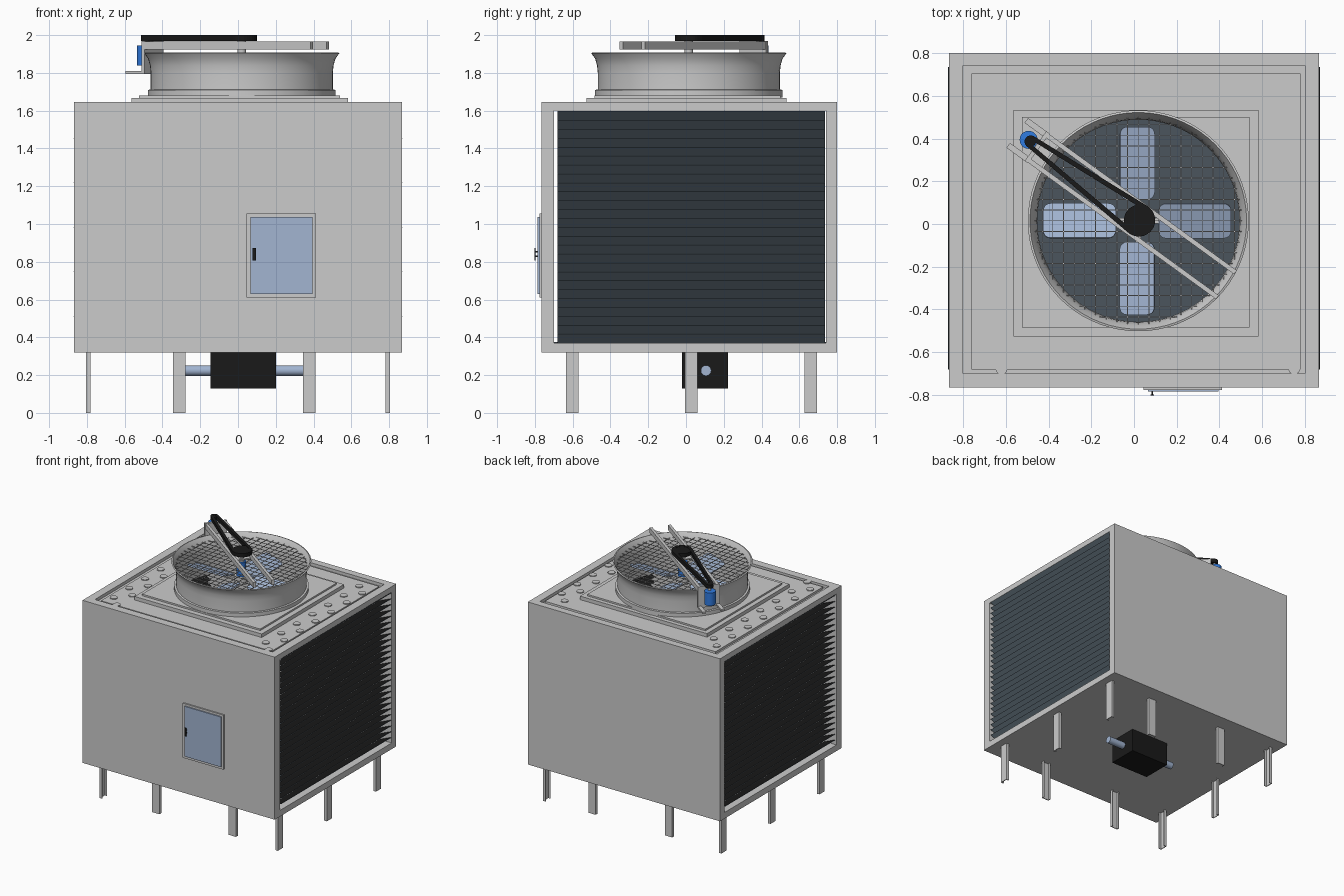
import bpy, bmesh, math
from mathutils import Matrix, Vector

if "Cube" in bpy.data.objects:
    bpy.data.objects.remove(bpy.data.objects["Cube"])

def mat(name, c):
    m = bpy.data.materials.new(name)
    m.diffuse_color = (*c, 1)
    m.use_nodes = True
    m.node_tree.nodes["Principled BSDF"].inputs["Base Color"].default_value = m.diffuse_color
    return m

BLACK = mat("black", (0.01, 0.01, 0.01))
BLUE = mat("blue", (0.03, 0.2, 0.75))
PALE = mat("pale_blue", (0.36, 0.46, 0.64))
DARK = mat("dark_grey", (0.07, 0.09, 0.11))

def finish(name, bm, m=None, smooth=False):
    bmesh.ops.recalc_face_normals(bm, faces=bm.faces)
    me = bpy.data.meshes.new(name)
    bm.to_mesh(me)
    bm.free()
    ob = bpy.data.objects.new(name, me)
    bpy.context.collection.objects.link(ob)
    if m:
        me.materials.append(m)
    if smooth:
        bpy.ops.object.select_all(action='DESELECT')
        ob.select_set(True)
        bpy.context.view_layer.objects.active = ob
        bpy.ops.object.shade_smooth_by_angle()
    return ob

def add_box(bm, x0, x1, y0, y1, z0, z1, M=Matrix()):
    c = Matrix.Translation(((x0+x1)/2, (y0+y1)/2, (z0+z1)/2))
    return bmesh.ops.create_cube(bm, size=1, matrix=M @ c @ Matrix.Diagonal((x1-x0, y1-y0, z1-z0, 1)))

def box(name, *d, m=None, M=Matrix()):
    bm = bmesh.new()
    add_box(bm, *d, M=M)
    return finish(name, bm, m)

def cyl(name, x, y, z0, z1, r, m=None, seg=32):
    bm = bmesh.new()
    bmesh.ops.create_cone(bm, cap_ends=True, segments=seg, radius1=r, radius2=r, depth=z1-z0,
                          matrix=Matrix.Translation((x, y, (z0+z1)/2)))
    return finish(name, bm, m, True)

def cut(ob, cutter):
    md = ob.modifiers.new("cut", 'BOOLEAN')
    md.operation, md.solver, md.object = 'DIFFERENCE', 'EXACT', cutter
    bpy.context.view_layer.objects.active = ob
    bpy.ops.object.modifier_apply(modifier=md.name)
    bpy.data.objects.remove(cutter)

CX, CY = 0.02, 0.015   # fan axis

# hollow casing, open on both x sides, recessed top tray with fan opening
casing = box("casing", -.867, .867, -.765, .80, .32, 1.645)
cut(casing, box("cut_inside", -1, 1, -.70, .742, .37, 1.60))
cut(casing, box("cut_tray", -.80, .80, -.70, .742, 1.62, 1.8))
cut(casing, cyl("cut_fan", CX, CY, 1.5, 1.8, .48, seg=64))
deck = box("top_deck", -.76, .78, -.68, .705, 1.615, 1.638)
cut(deck, cyl("cut_fan", CX, CY, 1.5, 1.8, .48, seg=64))
box("basin_floor", -.75, .75, -.70, .742, .371, .375, m=DARK)

# slanted louvre slats, black upper faces
bm = bmesh.new()
N, pitch = 26, 1.225/26
for s in (1, -1):
    for i in range(N):
        z = .371 + i*pitch
        prof = [(.76, z), (.87, z+pitch-.001), (.868, z+pitch+.001), (.758, z+.002)]
        a = [bm.verts.new((s*x, -.68, h)) for x, h in prof]
        b = [bm.verts.new((s*x, .735, h)) for x, h in prof]
        for k in range(4):
            f = bm.faces.new((a[k], a[(k+1) % 4], b[(k+1) % 4], b[k]))
            f.material_index = 1 if k == 2 else 0
        bm.faces.new(a)
        bm.faces.new(b[::-1])
louvres = finish("louvres", bm, mat("casing_grey", (.2, .27, .33)))
louvres.data.materials.append(BLACK)

# nozzle caps in two staggered rows on each side
bm = bmesh.new()
for x, y0 in ((-.71, .62), (-.62, .53), (.66, .62), (.75, .53)):
    for i in range(7):
        bmesh.ops.create_cone(bm, cap_ends=True, segments=24, radius1=.028, radius2=.028, depth=.012,
                              matrix=Matrix.Translation((x, y0-.201*i, 1.639)))
finish("nozzle_caps", bm, smooth=True)

# stepped fan base
for nm, d in (("fan_base_lower", (-.563, .583, -.527, .533, 1.63, 1.667)),
              ("fan_base_upper", (-.525, .54, -.485, .50, 1.66, 1.68))):
    b = box(nm, *d)
    cut(b, cyl("cut_fan", CX, CY, 1.5, 1.8, .48, seg=64))

# flared fan ring (closed profile spun around the fan axis)
prof = [(.497, 1.67), (.497, 1.71), (.482, 1.712), (.482, 1.80), (.486, 1.84), (.496, 1.875), (.517, 1.905),
        (.507, 1.908), (.487, 1.875), (.477, 1.84), (.473, 1.80), (.473, 1.67)]
bm = bmesh.new()
vs = [bm.verts.new((CX+r, CY, z)) for r, z in prof]
es = [bm.edges.new((vs[i], vs[(i+1) % len(vs)])) for i in range(len(vs))]
bmesh.ops.spin(bm, geom=vs+es, cent=(CX, CY, 0), axis=(0, 0, 1), angle=2*math.pi, steps=72)
bmesh.ops.remove_doubles(bm, verts=bm.verts, dist=1e-4)
finish("fan_ring", bm, smooth=True)

# wire guard clipped to the ring
bm = bmesh.new()
w = .0018
for i in range(-9, 10):
    o = i*.05
    h = math.sqrt(.485**2-o*o)
    add_box(bm, CX-h, CX+h, CY+o-w, CY+o+w, 1.874, 1.878)
    add_box(bm, CX+o-w, CX+o+w, CY-h, CY+h, 1.870, 1.874)
finish("wire_guard", bm)

# four pitched fan blades with rounded corners, arms and hub
bm = bmesh.new()
for k in range(4):
    R = Matrix.Translation((CX-.005, CY, 1.76)) @ Matrix.Rotation(k*math.pi/2, 4, 'Z') @ Matrix.Rotation(math.radians(18), 4, 'X')
    g = add_box(bm, .10, .44, -.085, .085, -.005, .005)
    side = [e for e in {e for v in g['verts'] for e in v.link_edges}
            if abs(e.verts[0].co.z-e.verts[1].co.z) > .005]
    n0 = set(bm.verts) - set(g['verts'])
    bmesh.ops.bevel(bm, geom=side, offset=.035, segments=5, affect='EDGES', profile=.5)
    bmesh.ops.transform(bm, matrix=R, verts=[v for v in bm.verts if v not in n0])
finish("fan_blades", bm, PALE)
bm = bmesh.new()
for k in range(4):
    add_box(bm, 0, .14, -.012, .012, 1.745, 1.757,
            M=Matrix.Translation((CX, CY, 0)) @ Matrix.Rotation(k*math.pi/2, 4, 'Z'))
finish("blade_arms", bm)
cyl("fan_hub", CX, CY, 1.73, 1.79, .05)
cyl("fan_bearing", CX, CY, 1.79, 1.905, .035, BLUE)
cyl("fan_shaft", CX, CY, 1.90, 1.975, .022)

# drive support: parallel bars and motor bracket, along the belt direction
D = Matrix.Translation((CX, CY, 0)) @ Matrix.Rotation(math.radians(-36), 4, 'Z')
for s, nm in ((1, "left"), (-1, "right")):
    y = s*.072
    box("support_bar_"+nm, -.58, .51, y-.011, y+.011, 1.925, 1.965, M=D)
    box("bracket_foot_"+nm, -.70, -.575, y-.014, y+.014, 1.795, 1.81, M=D)
box("bearing_crossbar", -.035, .035, -.07, .07, 1.925, 1.935, M=D)
box("motor_plate", -.595, -.575, -.086, .086, 1.795, 1.968, M=D)

# motor, pulleys and belt
mp = D @ Vector((-.638, .005, 0))
pp = D @ Vector((-.625, .005, 0))
cyl("motor", mp.x, mp.y, 1.84, 1.945, .042, BLUE)
cyl("motor_shaft", pp.x, pp.y, 1.94, 1.975, .012)
cyl("motor_pulley", pp.x, pp.y, 1.968, 1.998, .024, BLACK)
cyl("fan_pulley", CX+.005, CY+.003, 1.968, 1.998, .072, BLACK, 48)

def belt_loop(r1, r2, n=16):
    L = .625
    t = math.acos((r2-r1)/L)          # tangent angle between both pulleys
    big = [(r2*math.cos(a), r2*math.sin(a)) for a in [-(math.pi-t)+2*(math.pi-t)*i/n for i in range(n+1)]]
    small = [(-L+r1*math.cos(a), r1*math.sin(a)) for a in [math.pi-t+2*t*i/n for i in range(n+1)]]
    return big+small

bm = bmesh.new()
loops = [[bm.verts.new(D @ Vector((x, y+.004, z))) for x, y in belt_loop(*r)]
         for r, z in (((.029, .077), 1.97), ((.029, .077), 2.0), ((.008, .054), 2.0), ((.008, .054), 1.97))]
n = len(loops[0])
for k in range(4):
    p, q = loops[k], loops[(k+1) % 4]
    for i in range(n):
        bm.faces.new((p[i], p[(i+1) % n], q[(i+1) % n], q[i]))
finish("drive_belt", bm, BLACK)

# access door on the front
box("door_frame", .045, .412, -.776, -.76, .61, 1.055)
box("door_panel", .065, .395, -.785, -.77, .63, 1.038, m=PALE)
box("door_handle", .078, .094, -.803, -.797, .806, .872, m=BLACK)
for z in (.825, .848):
    box("handle_post", .082, .090, -.80, -.78, z, z+.008, m=BLACK)

# channel legs: three under each louvred side, two under front and back
def leg(name, x, y, turn):
    M = Matrix.Translation((x, y, 0)) @ Matrix.Rotation(turn, 4, 'Z')
    bm = bmesh.new()
    pts = [(-.033, -.012), (.033, -.012), (.033, .012), (.027, .012), (.027, -.006),
           (-.027, -.006), (-.027, .012), (-.033, .012)]
    f = bm.faces.new([bm.verts.new(M @ Vector((px, py, 0))) for px, py in pts])
    e = bmesh.ops.extrude_face_region(bm, geom=[f])
    bmesh.ops.translate(bm, vec=(0, 0, .325), verts=[v for v in e['geom'] if isinstance(v, bmesh.types.BMVert)])
    finish(name, bm)

for s in (1, -1):
    for y in (-.602, .028, .66):
        leg("side_leg", s*.793, y, s*math.pi/2)
for x in (-.312, .378):
    leg("front_leg", x, -.602, 0)
    leg("back_leg", x, .66, math.pi)

# sump box with through pipe
box("sump", -.145, .20, -.022, .222, .13, .325, m=BLACK)
bm = bmesh.new()
bmesh.ops.create_cone(bm, cap_ends=True, segments=32, radius1=.028, radius2=.028, depth=.63,
                      matrix=Matrix.Translation((.032, .106, .224)) @ Matrix.Rotation(math.pi/2, 4, 'Y'))
finish("sump_pipe", bm, PALE, True)
